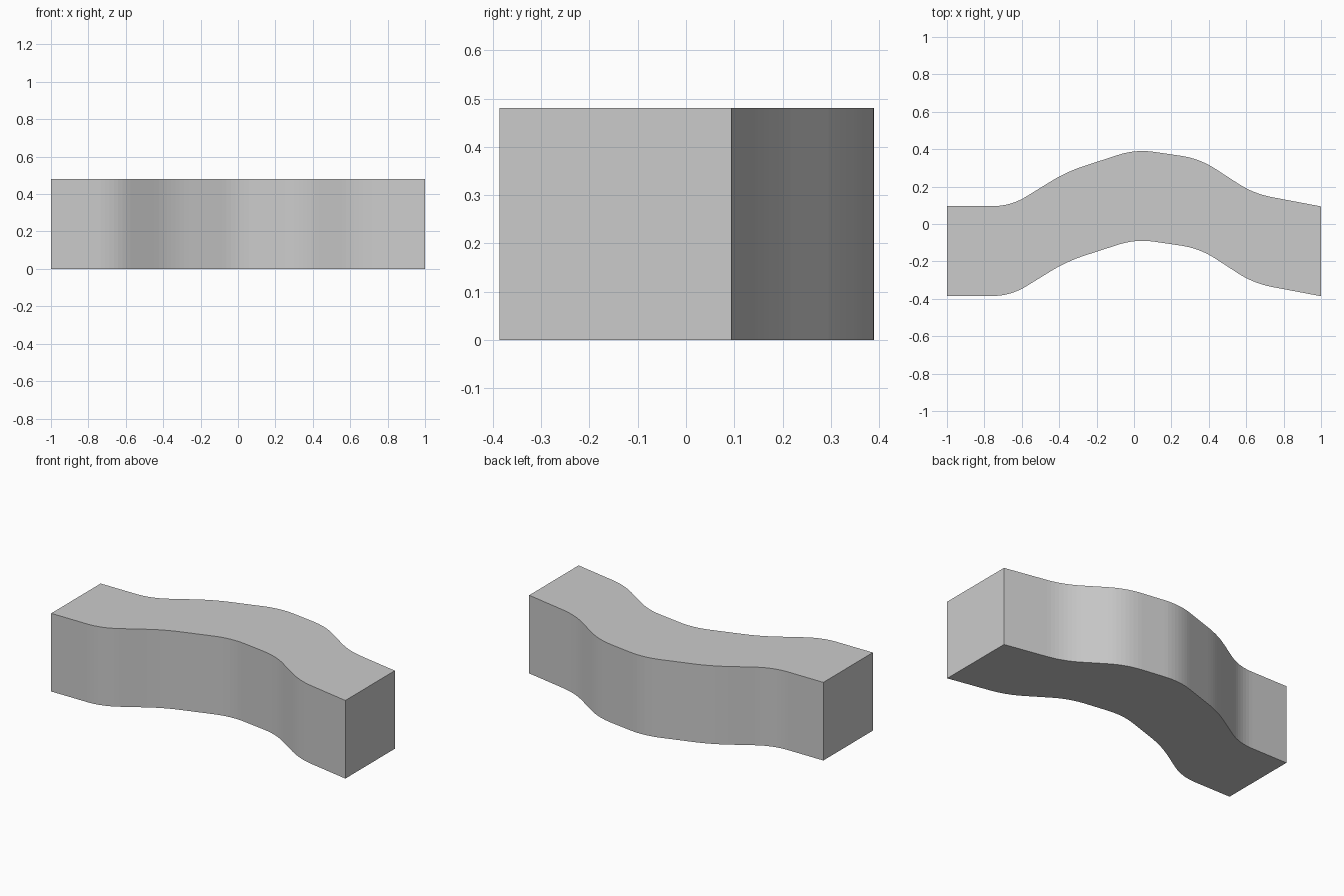
import bpy, bmesh
from mathutils import Vector

if "Cube" in bpy.data.objects:
    bpy.data.objects.remove(bpy.data.objects["Cube"])

THICK, HEIGHT, TRIM, STEPS = 0.48, 0.48, 0.10, 8

# Back edge as a polyline whose corners get rounded
corners = [Vector(p) for p in [(-1, 0.095), (-0.66, 0.095), (-0.36, 0.28), (0.01, 0.40),
                               (0.35, 0.35), (0.64, 0.162), (1, 0.094)]]


def rounded(points):
    path = [points[0]]
    for prev, cur, nxt in zip(points, points[1:], points[2:]):
        a = cur + (prev - cur).normalized() * TRIM
        b = cur + (nxt - cur).normalized() * TRIM
        for i in range(STEPS + 1):
            t = i / STEPS
            path.append(a * (1 - t) ** 2 + cur * 2 * t * (1 - t) + b * t * t)
    return path + [points[-1]]


# Outline: the back edge plus the same edge shifted forward
back = rounded(corners)
front = [p - Vector((0, THICK)) for p in back]
outline = front + back[::-1]

# Extrude the outline upward
bm = bmesh.new()
base = bm.faces.new([bm.verts.new((p.x, p.y, 0)) for p in outline])
ext = bmesh.ops.extrude_face_region(bm, geom=[base], use_keep_orig=True)
top = [v for v in ext["geom"] if isinstance(v, bmesh.types.BMVert)]
bmesh.ops.translate(bm, verts=top, vec=(0, 0, HEIGHT))
bmesh.ops.recalc_face_normals(bm, faces=bm.faces)

mesh = bpy.data.meshes.new("curved_block")
bm.to_mesh(mesh)
bm.free()
block = bpy.data.objects.new("curved_block", mesh)
bpy.context.collection.objects.link(block)
